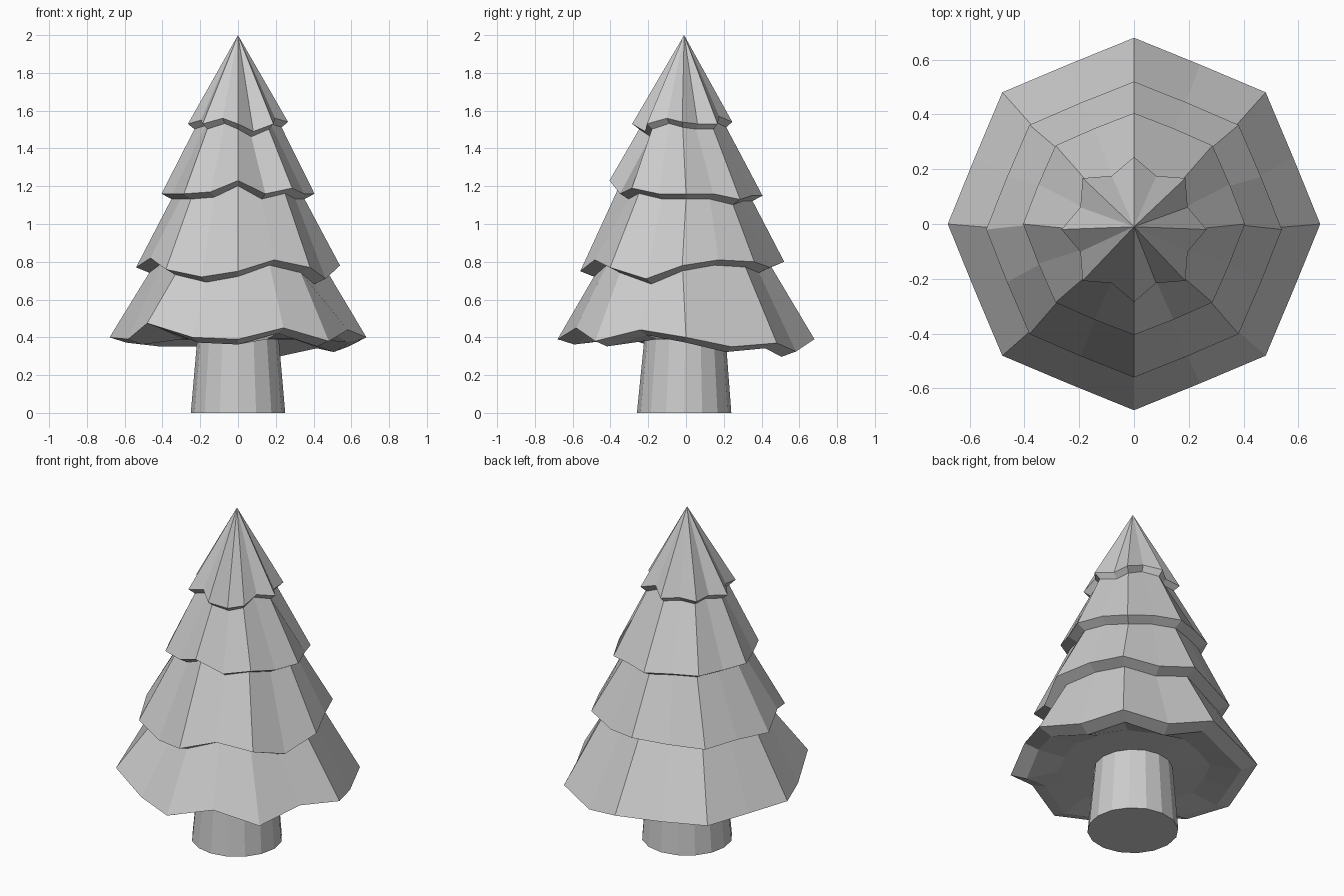
import bpy, bmesh, math

if "Cube" in bpy.data.objects:
    bpy.data.objects.remove(bpy.data.objects["Cube"])

SIDES = 16


def ring(bm, outer, inner, heights, cy=0.0):
    """Closed ring whose radius alternates between points and notches."""
    verts = []
    for i in range(SIDES):
        a = 2 * math.pi * i / SIDES
        r = inner if i % 2 else outer
        verts.append(bm.verts.new((r * math.cos(a), cy + r * math.sin(a), heights[i])))
    return verts


def bridge(bm, upper, lower):
    for i in range(SIDES):
        j = (i + 1) % SIDES
        bm.faces.new((upper[i], lower[i], lower[j], upper[j]))


def fan(bm, tip, verts):
    for i in range(SIDES):
        bm.faces.new((tip, verts[i], verts[(i + 1) % SIDES]))


def finish(bm, name):
    bmesh.ops.recalc_face_normals(bm, faces=bm.faces[:])
    mesh = bpy.data.meshes.new(name)
    bm.to_mesh(mesh)
    bm.free()
    obj = bpy.data.objects.new(name, mesh)
    bpy.context.collection.objects.link(obj)
    return obj


# Tiers, top to bottom: point radius, notch radius, y shift, base z,
# and the uneven hem in hundredths, counter-clockwise from +x
tiers = [
    (0.265, 0.212, -0.02, 1.53, (1, 0, 0, 4, 1, 1, 1, 1, 0, 2, 0, 3, 0, -4, 0, 3)),
    (0.405, 0.378, 0.0, 1.16, (0, 0, -3, -1, -1, 0, 0, 0, 0, 0, 0, 1, 7, 0, 3, 0)),
    (0.54, 0.502, -0.02, 0.77, (1, 4, 3, 0, 3, 1, 0, 1, 0, 5, -1, -5, -2, 4, 0, -6)),
    (0.68, 0.63, 0.0, 0.39, (1, -4, -2, -6.5, 0, -1, -1, 0, 1, 0, 8.5, 1, 0, 6, -1, 5)),
]

# Foliage: skirt down to each hem, then a short lip tucked under it
bm = bmesh.new()
lip = None
for outer, inner, cy, base, hem in tiers:
    heights = [base + h / 100 for h in hem]
    rim = ring(bm, outer, inner, heights, cy)
    if lip is None:
        fan(bm, bm.verts.new((0, -0.01, 2.0)), rim)
    else:
        bridge(bm, lip, rim)
    lip = ring(bm, outer * 0.87, inner * 0.87, [z - 0.028 for z in heights], cy * 0.87)
    bridge(bm, rim, lip)

# Hollowed underside of the lowest tier
hollow = ring(bm, 0.42, 0.40, [0.39] * SIDES)
bridge(bm, lip, hollow)
fan(bm, bm.verts.new((0, 0, 0.385)), hollow)
finish(bm, "foliage")

# Trunk, slightly flared at the foot
bm = bmesh.new()
top = ring(bm, 0.215, 0.215, [0.40] * SIDES, -0.005)
foot = ring(bm, 0.25, 0.25, [0.0] * SIDES, -0.01)
bridge(bm, top, foot)
bm.faces.new(top)
bm.faces.new(foot)
finish(bm, "trunk")
